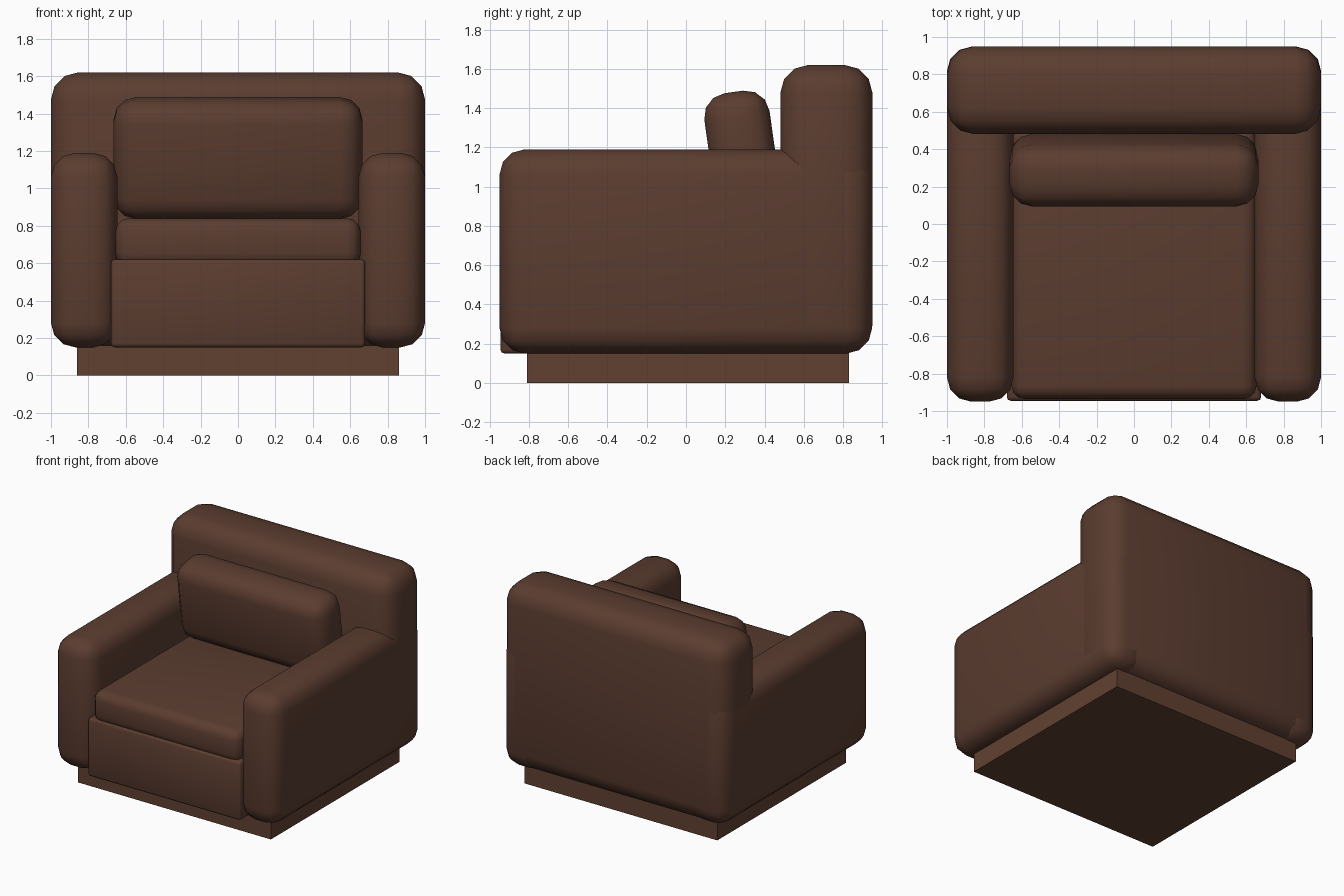
import bpy, math
from mathutils import Vector

if "Cube" in bpy.data.objects:
    bpy.data.objects.remove(bpy.data.objects["Cube"])


def material(name, rgb):
    m = bpy.data.materials.new(name)
    m.diffuse_color = (*rgb, 1)
    m.use_nodes = True
    m.node_tree.nodes["Principled BSDF"].inputs["Base Color"].default_value = m.diffuse_color
    return m


leather = material("brown leather", (0.105, 0.046, 0.029))
wood = material("brown wood", (0.118, 0.053, 0.031))


def box(name, lo, hi, mat, bevel=0.0, segments=3, tilt=0.0):
    """Box between two corners with rounded, smooth-shaded edges."""
    lo, hi = Vector(lo), Vector(hi)
    bpy.ops.mesh.primitive_cube_add(size=1, location=(lo + hi) / 2)
    ob = bpy.context.object
    ob.name = name
    ob.scale = hi - lo
    bpy.ops.object.transform_apply(location=False, rotation=False, scale=True)
    ob.rotation_euler.x = tilt
    ob.data.materials.append(mat)
    if bevel:
        mod = ob.modifiers.new("round", 'BEVEL')
        mod.width = bevel
        mod.segments = segments
        bpy.ops.object.modifier_apply(modifier=mod.name)
        bpy.ops.object.shade_smooth_by_angle(angle=math.radians(50))
    return ob


# Plinth
box("plinth", (-0.86, -0.81, 0), (0.86, 0.83, 0.16), wood)

# Backrest
box("backrest", (-1, 0.48, 0.15), (1, 0.95, 1.62), leather, 0.145)

# Arms
for side, a, b in (("left", -1, -0.645), ("right", 0.645, 1)):
    box(side + "_arm", (a, -0.95, 0.15), (b, 0.948, 1.19), leather, 0.13)

# Seat base with front panel
box("seat_base", (-0.68, -0.945, 0.15), (0.68, 0.6, 0.62), leather, 0.02, 2)

# Seat cushion
box("seat_cushion", (-0.655, -0.935, 0.58), (0.655, 0.52, 0.84), leather, 0.07)

# Back cushion, top leaning forward
box("back_cushion", (-0.665, 0.12, 0.84), (0.665, 0.455, 1.485), leather, 0.12,
    tilt=math.radians(8))
